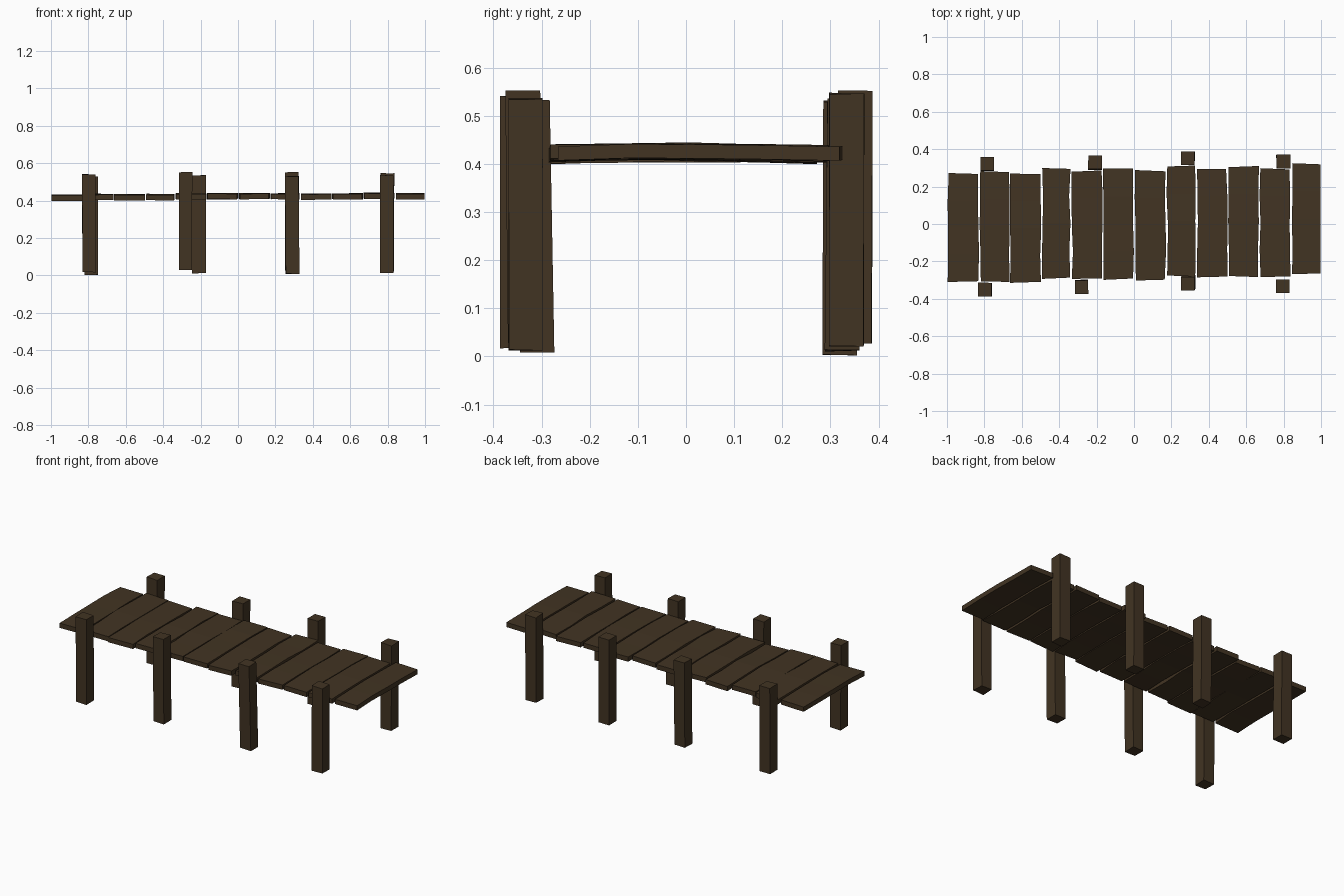
import bpy, bmesh, random
from mathutils import Vector

random.seed(4)
wood = bpy.data.materials.new("dark_weathered_wood")
wood.diffuse_color = (0.054, 0.034, 0.0165, 1)


def finish(name, bm):
    bmesh.ops.recalc_face_normals(bm, faces=bm.faces)
    mesh = bpy.data.meshes.new(name)
    bm.to_mesh(mesh)
    bm.free()
    mesh.materials.append(wood)
    obj = bpy.data.objects.new(name, mesh)
    bpy.context.collection.objects.link(obj)


def beam(name, rings):
    """Closed beam skinned through a list of four-corner rings."""
    bm = bmesh.new()
    vs = [[bm.verts.new(p) for p in ring] for ring in rings]
    for a, b in zip(vs, vs[1:]):
        for i in range(4):
            j = (i + 1) % 4
            bm.faces.new((a[i], a[j], b[j], b[i]))
    bm.faces.new(vs[0])
    bm.faces.new(vs[-1][::-1])
    finish(name, bm)


def jit(a):
    return random.uniform(-a, a)


# deck planks: x min, x max, y min, y max, underside z
planks = [
    (-0.993, -0.832, -0.308, 0.27, 0.401),
    (-0.822, -0.668, -0.308, 0.28, 0.404),
    (-0.661, -0.500, -0.312, 0.268, 0.404),
    (-0.490, -0.343, -0.290, 0.297, 0.403),
    (-0.330, -0.171, -0.292, 0.283, 0.408),
    (-0.163, -0.003, -0.295, 0.296, 0.409),
    (0.007, 0.167, -0.300, 0.285, 0.409),
    (0.177, 0.326, -0.278, 0.310, 0.408),
    (0.341, 0.496, -0.283, 0.294, 0.406),
    (0.507, 0.667, -0.281, 0.307, 0.407),
    (0.674, 0.835, -0.282, 0.295, 0.411),
    (0.844, 0.997, -0.266, 0.322, 0.409),
]
for n, (x0, x1, y0, y1, z) in enumerate(planks):
    rings = []
    for k in range(5):
        t = k / 4
        y = y0 + (y1 - y0) * t
        skew = jit(0.004) if k in (0, 4) else 0
        bow = 0.004 * (1 - abs(2 * t - 1)) - 0.001
        a, b = x0 + jit(0.004), x1 + jit(0.004)
        za, zb = z + bow + jit(0.002), z + bow + jit(0.002)
        th = 0.029
        rings.append([Vector((a, y + skew, za)), Vector((b, y - skew, zb)),
                      Vector((b, y - skew, zb + th)), Vector((a, y + skew, za + th))])
    beam(f"deck_plank_{n + 1}", rings)

# posts: bottom x, bottom y, top x, top y, z min, z max
posts = {
    "front_post": [
        (-0.795, -0.350, -0.798, -0.350, 0.018, 0.540),
        (-0.281, -0.334, -0.281, -0.339, 0.028, 0.551),
        (0.292, -0.309, 0.287, -0.320, 0.008, 0.531),
        (0.795, -0.332, 0.796, -0.333, 0.013, 0.535),
    ],
    "back_post": [
        (-0.785, 0.319, -0.785, 0.322, 0.002, 0.530),
        (-0.209, 0.325, -0.209, 0.329, 0.012, 0.535),
        (0.289, 0.350, 0.288, 0.351, 0.026, 0.551),
        (0.797, 0.333, 0.799, 0.334, 0.022, 0.546),
    ],
}
h = 0.036
for name, rows in posts.items():
    for n, (bx, by, tx, ty, z0, z1) in enumerate(rows):
        rings = []
        for x, y, z in ((bx, by, z0), (tx, ty, z1)):
            rings.append([Vector((x + sx * h + jit(0.001), y + sy * h + jit(0.001), z + jit(0.002)))
                          for sx, sy in ((-1, -1), (1, -1), (1, 1), (-1, 1))])
        beam(f"{name}_{n + 1}", rings)
